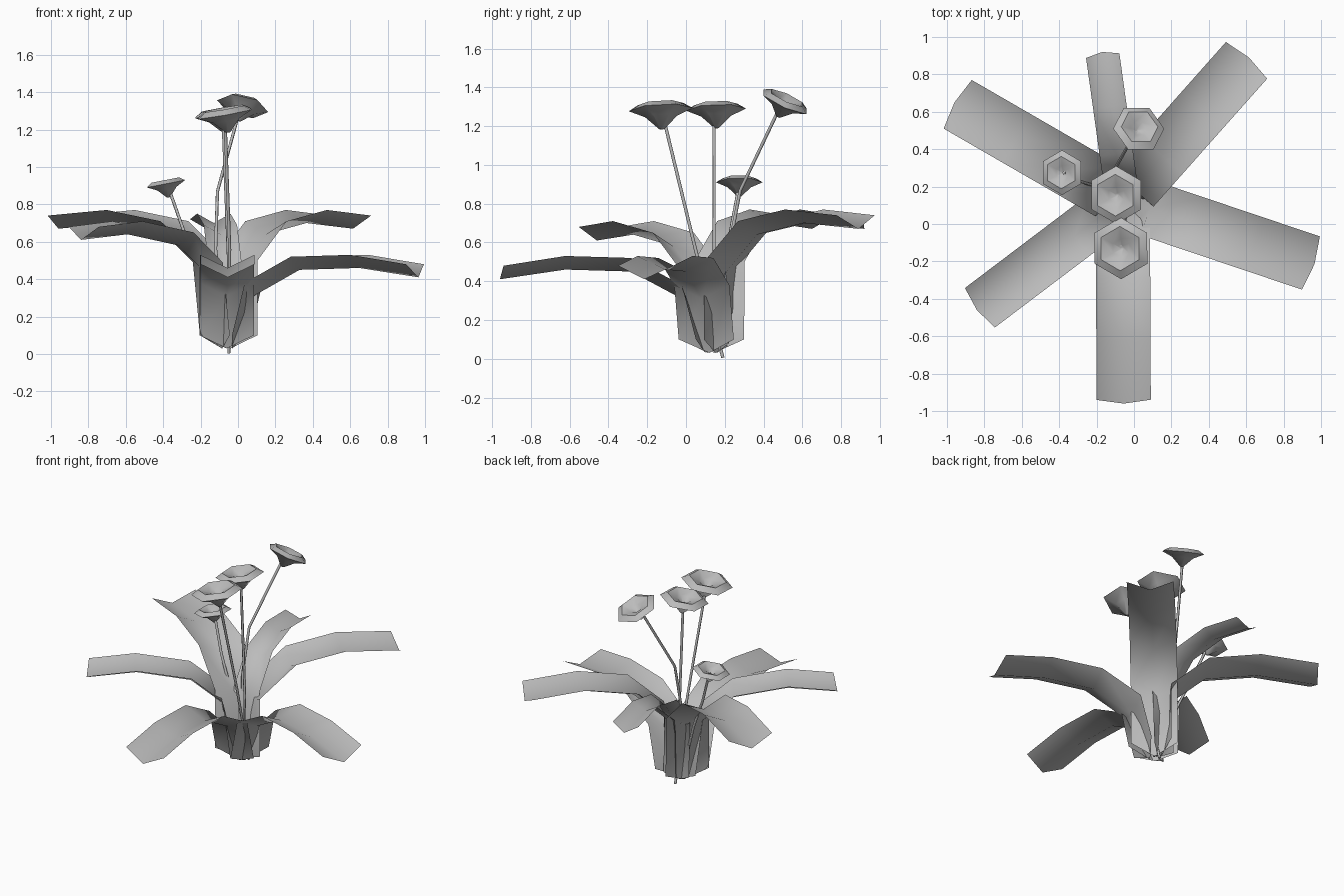
import bpy, bmesh, math
from mathutils import Vector, Matrix, Euler

cube = bpy.data.objects.get("Cube")
if cube:
    bpy.data.objects.remove(cube, do_unlink=True)

grey = bpy.data.materials.new("plain_grey")
grey.use_nodes = True
GREY = (0.5, 0.5, 0.5, 1)
grey.diffuse_color = GREY
grey.node_tree.nodes["Principled BSDF"].inputs["Base Color"].default_value = GREY

CROWN = Vector((-0.06, 0.13, 0))


def finish(name, bm, angle):
    mesh = bpy.data.meshes.new(name)
    bm.to_mesh(mesh)
    bm.free()
    mesh.materials.append(grey)
    obj = bpy.data.objects.new(name, mesh)
    bpy.context.collection.objects.link(obj)
    bpy.ops.object.select_all(action="DESELECT")
    obj.select_set(True)
    bpy.context.view_layer.objects.active = obj
    bpy.ops.object.shade_smooth_by_angle(angle=math.radians(angle))
    return obj


def bridge(bm, low, high, closed):
    count = len(low)
    for i in range(count if closed else count - 1):
        j = (i + 1) % count
        bm.faces.new((low[i], low[j], high[j], high[i]))


def leaf(name, tip, width, path):
    """Folded strip: path holds (distance, keel height), the tip sets direction."""
    out = Vector((tip[0], tip[1], 0)) - CROWN
    reach = out.length
    out.normalize()
    side = Vector((-out.y, out.x, 0)) * width / 2
    bm = bmesh.new()
    rows = []
    stations = [(0.03, 0.03)] + [(d * reach, z) for d, z in path]
    for k, (d, z) in enumerate(stations):
        keel = CROWN + out * d + Vector((0, 0, z))
        shift = 0.05 if k == 0 else -0.02 if k == len(stations) - 1 else 0
        lift = out * shift + Vector((0, 0, 0.07 * min(1, width / 0.25)))
        rows.append([bm.verts.new(p) for p in (keel - side + lift, keel, keel + side + lift)])
    for a, b in zip(rows, rows[1:]):
        bridge(bm, a, b, False)
    finish(name, bm, 80)


def stem(name, points, radius=0.009):
    """Thin five-sided tube through a few points."""
    bm = bmesh.new()
    pts = [Vector(p) for p in points]
    rings = []
    for i, p in enumerate(pts):
        along = pts[min(i + 1, len(pts) - 1)] - pts[max(i - 1, 0)]
        turn = along.to_track_quat("Z", "Y")
        rings.append([bm.verts.new(p + turn @ Vector((radius * math.cos(a), radius * math.sin(a), 0)))
                      for a in [k * math.tau / 5 for k in range(5)]])
    for a, b in zip(rings, rings[1:]):
        bridge(bm, a, b, True)
    bm.faces.new(list(reversed(rings[0])))
    bm.faces.new(rings[-1])
    finish(name, bm, 80)


def flower(name, centre, radius, tilt, spin):
    """Six-sided cup: neck, flared underside, rim, rolled lip and hollow."""
    place = Matrix.Translation(centre) @ Euler([math.radians(t) for t in tilt]).to_matrix().to_4x4()
    bm = bmesh.new()
    rings = []
    for r, z in ((0.08, -0.62), (0.5, -0.22), (1, 0), (0.72, 0.17), (0.3, 0.0), (0.06, -0.2)):
        ring = []
        for k in range(6):
            a = math.radians(spin + 60 * k)
            ring.append(bm.verts.new(place @ (Vector((r * math.cos(a), r * math.sin(a), z)) * radius)))
        rings.append(ring)
    for a, b in zip(rings, rings[1:]):
        bridge(bm, a, b, True)
    bm.faces.new(list(reversed(rings[0])))
    bm.faces.new(rings[-1])
    finish(name, bm, 50)


# Leaves: two low ones, one middle, three high
low = [(0.14, 0.31), (0.38, 0.45), (0.69, 0.46), (1, 0.41)]
middle = [(0.13, 0.42), (0.33, 0.58), (0.68, 0.64), (1, 0.61)]
high = [(0.08, 0.43), (0.31, 0.64), (0.63, 0.7), (1, 0.67)]
leaf("front_leaf", (-0.055, -0.96), 0.29, low)
leaf("left_leaf", (0.965, -0.215), 0.3, low)
leaf("front_right_leaf", (-0.84, -0.46), 0.265, middle)
leaf("back_right_leaf", (-0.96, 0.65), 0.3, high)
leaf("back_left_leaf", (0.615, 0.89), 0.295, high)
leaf("back_leaf", (-0.17, 0.92), 0.18, high)

# Flowers and their stems
flower("front_flower", (-0.07, -0.13, 1.285), 0.165, (3, -10, 0), 30)
stem("front_stem", [(-0.05, 0.19, 0.005), (-0.045, 0.05, 0.56), (-0.07, -0.12, 1.26)])
flower("middle_flower", (-0.095, 0.155, 1.285), 0.155, (2, -10, 0), 30)
stem("middle_stem", [(-0.05, 0.14, 0.04), (-0.05, 0.145, 0.5), (-0.08, 0.145, 1.26)])
flower("back_flower", (0.025, 0.51, 1.325), 0.14, (-24, 13, 0), 0)
stem("back_stem", [(-0.06, 0.14, 0.05), (-0.12, 0.22, 0.56), (-0.11, 0.28, 0.87), (0.01, 0.49, 1.31)])
flower("small_flower", (-0.385, 0.275, 0.91), 0.12, (0, -11, 0), 30)
stem("small_stem", [(-0.07, 0.14, 0.05), (-0.2, 0.2, 0.45), (-0.29, 0.23, 0.66), (-0.375, 0.275, 0.9)])
